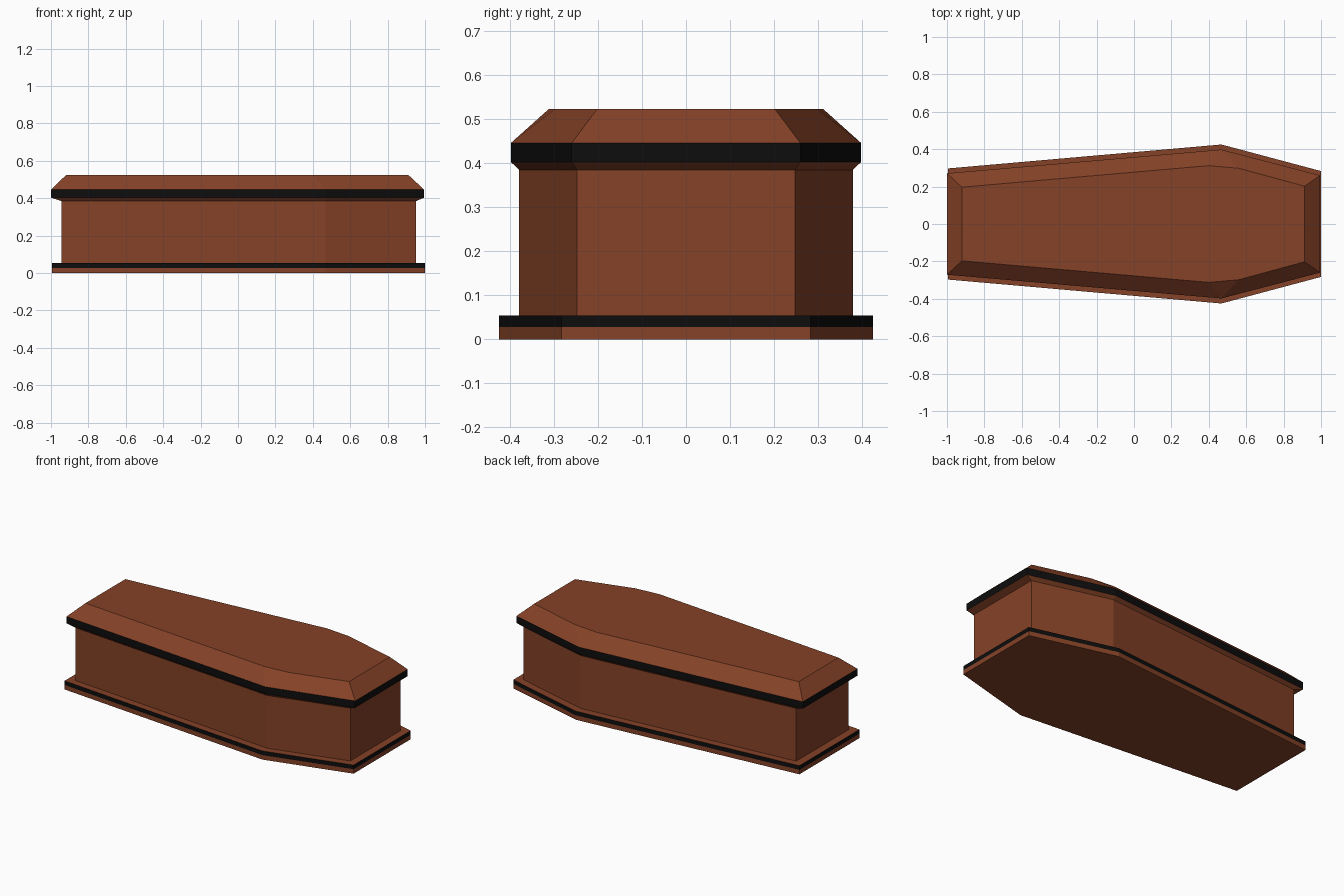
import bpy

if "Cube" in bpy.data.objects:
    bpy.data.objects.remove(bpy.data.objects["Cube"])


def material(name, rgb):
    m = bpy.data.materials.new(name)
    m.diffuse_color = (*rgb, 1.0)
    m.use_nodes = True
    m.node_tree.nodes["Principled BSDF"].inputs["Base Color"].default_value = m.diffuse_color
    return m


WOOD = material("brown wood", (0.235, 0.054, 0.020))
BLACK = material("black trim", (0.004, 0.004, 0.004))


def outline(foot, shoulders, head):
    """Mirror half an outline, given as (x, half width) points, across y = 0."""
    half = [foot, *shoulders, head]
    return [(x, -w) for x, w in half] + [(x, w) for x, w in reversed(half)]


def loft(name, rings, black_bands=()):
    """Stack (z, outline) rings into a closed solid; chosen bands are black."""
    verts, index, loops = [], {}, []
    for z, pts in rings:
        loop = []
        for x, y in pts:
            key = (x, y, z)
            if key not in index:          # repeated points share one vertex
                index[key] = len(verts)
                verts.append(key)
            loop.append(index[key])
        loops.append(loop)
    faces, mats = [], []
    for band, (a, b) in enumerate(zip(loops, loops[1:])):
        for i in range(len(a)):
            j = (i + 1) % len(a)
            face = list(dict.fromkeys((a[i], a[j], b[j], b[i])))
            if len(face) > 2:
                faces.append(face)
                mats.append(1 if band in black_bands else 0)
    faces += [list(dict.fromkeys(reversed(loops[0]))), list(dict.fromkeys(loops[-1]))]
    mats += [0, 0]
    mesh = bpy.data.meshes.new(name)
    mesh.from_pydata(verts, [], faces)
    mesh.materials.append(WOOD)
    mesh.materials.append(BLACK)
    for p, m in zip(mesh.polygons, mats):
        p.material_index = m
    obj = bpy.data.objects.new(name, mesh)
    bpy.context.collection.objects.link(obj)
    return obj


# the shoulder point is doubled so the lid top can split it into two corners
base = outline((-0.995, 0.297), [(0.467, 0.425)] * 2, (1.0, 0.283))
body = outline((-0.945, 0.258), [(0.467, 0.379)] * 2, (0.953, 0.248))
rim = outline((-1.0, 0.271), [(0.467, 0.398)] * 2, (0.995, 0.26))
top = outline((-0.92, 0.197), [(0.40, 0.312), (0.56, 0.298)], (0.912, 0.202))

# plinth with black upper edge
loft("base_plinth", [(0.0, base), (0.028, base), (0.054, base)], {1})
# box walls
loft("coffin_body", [(0.054, body), (0.385, body)])
# lid: flared underside, black rim, bevelled top
loft("coffin_lid", [(0.385, body), (0.403, rim), (0.446, rim), (0.523, top)], {1})
